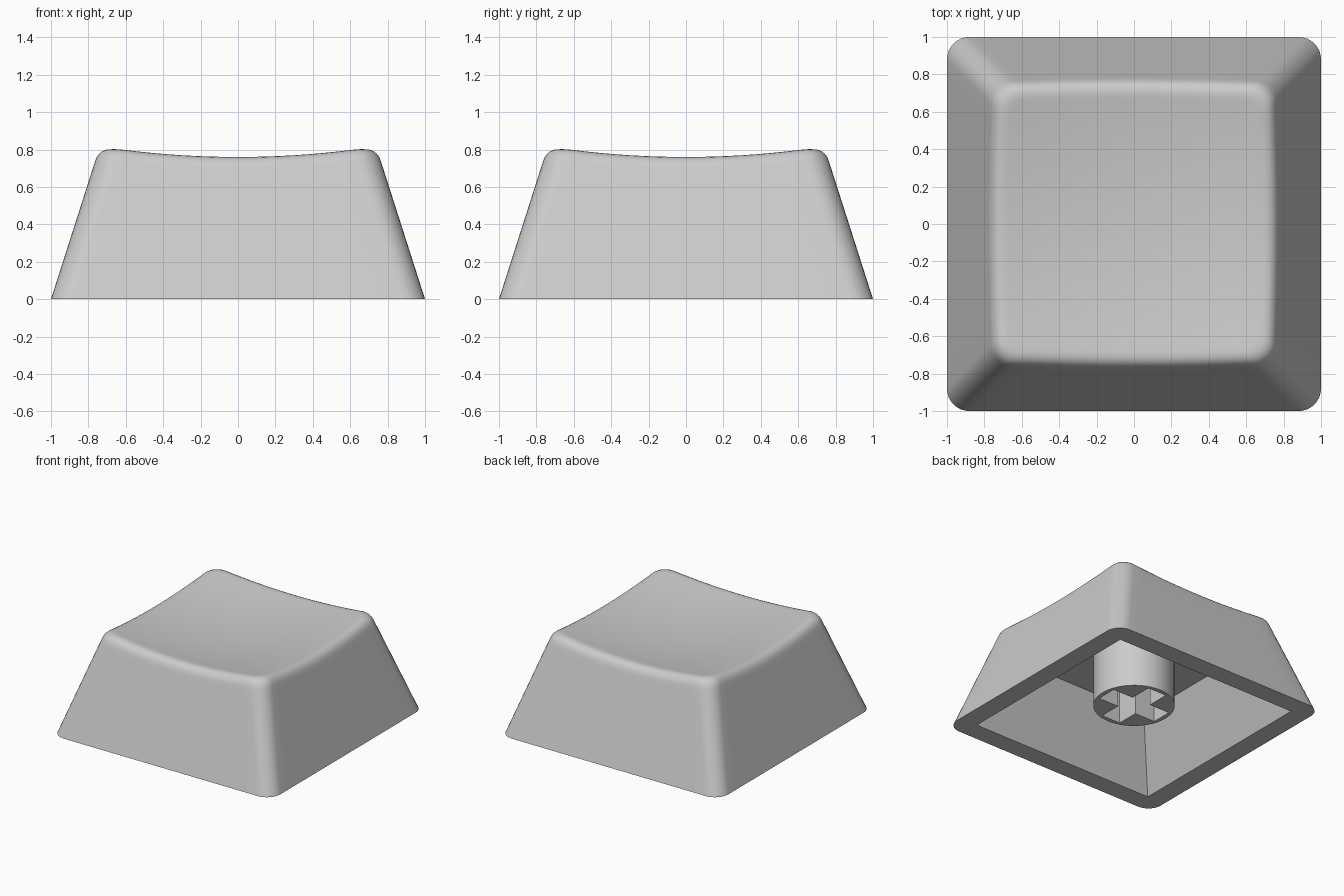
import bpy, bmesh, math

if "Cube" in bpy.data.objects:
    bpy.data.objects.remove(bpy.data.objects["Cube"])

SIDE, ARC = 16, 8          # segments along each side and around each corner
R = 0.12                   # corner radius of the outer shell
SLOPE = 0.32               # inward lean of the walls per unit of height
BEVEL = 0.07               # size of the rounded top edge

mat = bpy.data.materials.new("light_grey_plastic")
mat.diffuse_color = (0.6, 0.6, 0.6, 1)
mat.use_nodes = True
mat.node_tree.nodes["Principled BSDF"].inputs["Base Color"].default_value = mat.diffuse_color


def ring(half, r):
    """Rounded square outline, always with the same number of points."""
    pts = []
    for k in range(4):
        c, s = round(math.cos(k * math.pi / 2)), round(math.sin(k * math.pi / 2))
        m = half - r
        quarter = [(half, -m + 2 * m * j / SIDE) for j in range(SIDE)]
        quarter += [(m + r * math.cos(a), m + r * math.sin(a))
                    for a in (math.pi / 2 * j / ARC for j in range(ARC))]
        pts += [(c * x - s * y, s * x + c * y) for x, y in quarter]
    return pts


COUNT = len(ring(1, R))


def dish(x, y):
    return 0.708 + (x * x + y * y) / 9.2


def wall(i, z):
    x, y = ring(1 - SLOPE * z, R)[i]
    return (x, y, z)


def finish(obj):
    obj.data.materials.clear()
    obj.data.materials.append(mat)
    bpy.ops.object.select_all(action='DESELECT')
    obj.select_set(True)
    bpy.context.view_layer.objects.active = obj
    bpy.ops.object.shade_smooth_by_angle(angle=math.radians(30))


# Where the walls meet the dished top
edge_z = []
for i in range(COUNT):
    z = 0.78
    for _ in range(6):
        x, y, _z = wall(i, z)
        z = dish(x, y)
    edge_z.append(z)

# Cavity, bottom rim and outer wall
flat = lambda half, r, z: [(x, y, z) for x, y in ring(half, r)]
loops = [flat(0.6, 0, 0.525), flat(0.84, 0, 0), flat(1, R, 0)]
loops.append([wall(i, edge_z[i] - BEVEL - 0.03) for i in range(COUNT)])

# Rounded top edge
low, corner, high = [], [], []
for i in range(COUNT):
    z = edge_z[i]
    low.append(wall(i, z - BEVEL))
    corner.append(wall(i, z))
    x, y = ring(1 - SLOPE * z - BEVEL, R - BEVEL * 0.6)[i]
    high.append((x, y, dish(x, y)))
for s in range(7):
    t = s / 6
    loops.append([tuple((1 - t) ** 2 * a + 2 * t * (1 - t) * b + t * t * c
                        for a, b, c in zip(low[i], corner[i], high[i]))
                  for i in range(COUNT)])

# Dished top surface
for f in (0.97, 0.85, 0.7, 0.55, 0.4, 0.25, 0.1):
    loops.append([(x * f, y * f, dish(x * f, y * f)) for x, y, _z in high])

bm = bmesh.new()
rows = [[bm.verts.new(p) for p in loop] for loop in loops]
for a, b in zip(rows, rows[1:]):
    for i in range(COUNT):
        j = (i + 1) % COUNT
        bm.faces.new((a[i], a[j], b[j], b[i]))
bm.faces.new(rows[0])       # cavity ceiling
bm.faces.new(rows[-1])      # centre of the dish
bmesh.ops.remove_doubles(bm, verts=bm.verts, dist=1e-5)
bmesh.ops.recalc_face_normals(bm, faces=bm.faces)
me = bpy.data.meshes.new("cap_shell")
bm.to_mesh(me)
bm.free()
shell = bpy.data.objects.new("cap_shell", me)
bpy.context.collection.objects.link(shell)
finish(shell)

# Stem: round post with a cross-shaped socket
L, W = 0.27, 0.085
circle = [(0.307 * math.cos(a), 0.307 * math.sin(a))
          for a in (2 * math.pi * k / 48 for k in range(48))]
cross = []
for k in range(4):
    c, s = round(math.cos(k * math.pi / 2)), round(math.sin(k * math.pi / 2))
    cross += [(c * x - s * y, s * x + c * y) for x, y in ((L, -W), (L, W), (W, W))]
cu = bpy.data.curves.new("stem", 'CURVE')
cu.dimensions = '2D'
cu.fill_mode = 'BOTH'
cu.extrude = 0.21
for outline in (circle, cross):
    sp = cu.splines.new('POLY')
    sp.points.add(len(outline) - 1)
    for p, (x, y) in zip(sp.points, outline):
        p.co = (x, y, 0, 1)
    sp.use_cyclic_u = True
stem = bpy.data.objects.new("stem", cu)
stem.location.z = 0.32
bpy.context.collection.objects.link(stem)
stem.select_set(True)
bpy.context.view_layer.objects.active = stem
bpy.ops.object.select_all(action='DESELECT')
stem.select_set(True)
bpy.ops.object.convert(target='MESH')
stem = bpy.context.view_layer.objects.active
bm = bmesh.new()
bm.from_mesh(stem.data)
bmesh.ops.remove_doubles(bm, verts=bm.verts, dist=1e-5)
bmesh.ops.recalc_face_normals(bm, faces=bm.faces)
bm.to_mesh(stem.data)
bm.free()
finish(stem)
